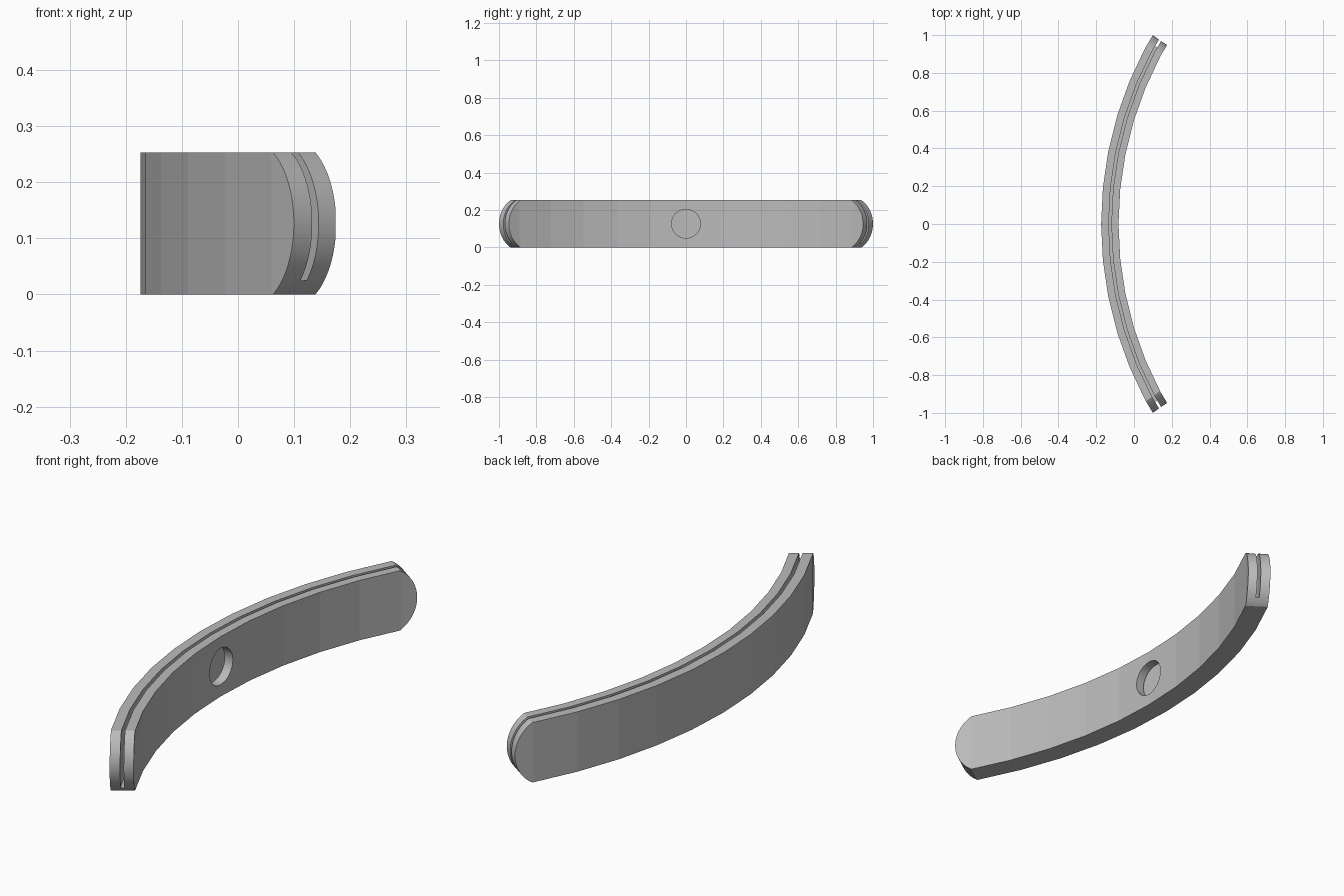
import bpy, bmesh, math
from mathutils import Vector

if "Cube" in bpy.data.objects:
    bpy.data.objects.remove(bpy.data.objects["Cube"])

HEIGHT = 0.253
OUTER, GROOVE_OUT, GROOVE_IN, INNER = 1.98, 1.94, 1.926, 1.888
CENTRE = OUTER - 0.174          # x of the arc centre
STEP = math.tau / 64            # facet angle of the arc
TIP_X, TIP_Y = 0.099, 1.0       # outermost point of each rounded end
CAP_RADIUS = 0.147

grey = bpy.data.materials.new("plain grey")
grey.use_nodes = True
colour = (0.5, 0.5, 0.5, 1)
grey.diffuse_color = colour
grey.node_tree.nodes["Principled BSDF"].inputs["Base Color"].default_value = colour


def make_object(name, bm):
    bmesh.ops.recalc_face_normals(bm, faces=bm.faces)
    mesh = bpy.data.meshes.new(name)
    bm.to_mesh(mesh)
    bm.free()
    mesh.materials.append(grey)
    obj = bpy.data.objects.new(name, mesh)
    bpy.context.collection.objects.link(obj)
    return obj


def prism(name, outline, offset):
    """Extrude a closed outline along a vector."""
    bm = bmesh.new()
    face = bm.faces.new([bm.verts.new(p) for p in outline])
    new = bmesh.ops.extrude_face_region(bm, geom=[face])["geom"]
    bmesh.ops.translate(bm, vec=offset,
                        verts=[v for v in new if isinstance(v, bmesh.types.BMVert)])
    return make_object(name, bm)


# Curved bar: grooved section swept around the arc
section = [(OUTER, 0), (OUTER, HEIGHT), (GROOVE_OUT, HEIGHT), (GROOVE_OUT, 0.025),
           (GROOVE_IN, 0.025), (GROOVE_IN, HEIGHT), (INNER, HEIGHT), (INNER, 0)]
bm = bmesh.new()
rings = []
for i in range(-6, 7):
    a = i * STEP
    rings.append([bm.verts.new((CENTRE - r * math.cos(a), r * math.sin(a), z))
                  for r, z in section])
for r0, r1 in zip(rings, rings[1:]):
    for k in range(len(section)):
        n = (k + 1) % len(section)
        bm.faces.new((r0[k], r0[n], r1[n], r1[k]))
bm.faces.new(rings[0])
bm.faces.new(rings[-1])
bar = make_object("grooved_curved_bar", bm)

# Cutters that round both ends
cutters = []
lean = math.radians(35)
half = math.asin(HEIGHT / 2 / CAP_RADIUS)
for side in (-1, 1):
    along = Vector((math.sin(lean), side * math.cos(lean), 0))
    across = Vector((math.cos(lean), -side * math.sin(lean), 0))
    tip = Vector((TIP_X, side * TIP_Y, HEIGHT / 2)) - across * 0.2
    profile = []
    for k in range(-17, 18):
        a = k / 16 * half
        profile.append((CAP_RADIUS * (math.cos(a) - 1), CAP_RADIUS * math.sin(a)))
    profile += [(0.4, 0.2), (0.4, -0.2)]
    outline = [tip + along * t + Vector((0, 0, z)) for t, z in profile]
    cutters.append(prism("end_cutter", outline, across * 0.5))

# Cutter that trims the inner tips flat
cutters.append(prism("tip_cutter", [(0.174, -2, -1), (0.174, 2, -1),
                                    (0.174, 2, 1), (0.174, -2, 1)], Vector((1, 0, 0))))

# Cutter for the round pocket in the inner face
circle = [(-0.129, 0.077 * math.cos(k * math.tau / 48),
           0.127 + 0.077 * math.sin(k * math.tau / 48)) for k in range(48)]
cutters.append(prism("pocket_cutter", circle, Vector((0.2, 0, 0))))

bpy.context.view_layer.objects.active = bar
bar.select_set(True)
for cutter in cutters:
    mod = bar.modifiers.new("cut", "BOOLEAN")
    mod.operation = "DIFFERENCE"
    mod.solver = "EXACT"
    mod.object = cutter
    bpy.ops.object.modifier_apply(modifier=mod.name)
    bpy.data.objects.remove(cutter)

bpy.ops.object.select_all(action="DESELECT")
bar.select_set(True)
bpy.ops.object.shade_smooth_by_angle(angle=math.radians(4))
